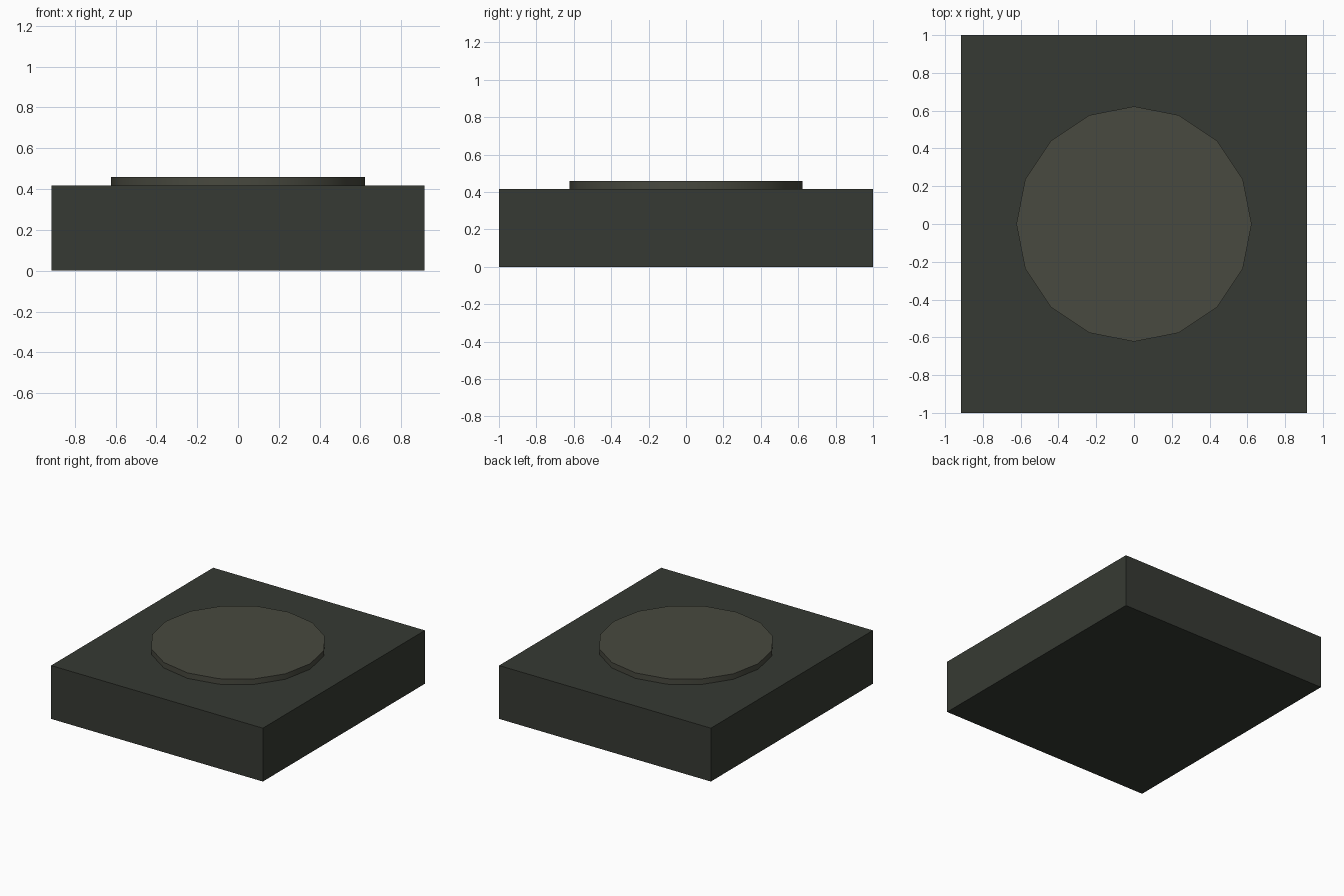
import bpy
import math

if "Cube" in bpy.data.objects:
    bpy.data.objects.remove(bpy.data.objects["Cube"])

BASE_TOP = 0.417
DISC_TOP = 0.46


def paint(obj, name, rgb):
    mat = bpy.data.materials.new(name)
    mat.diffuse_color = (*rgb, 1.0)
    mat.use_nodes = True
    mat.node_tree.nodes["Principled BSDF"].inputs["Base Color"].default_value = mat.diffuse_color
    obj.data.materials.append(mat)


# Rectangular base block
bpy.ops.mesh.primitive_cube_add(size=1, location=(0, 0, BASE_TOP / 2))
base = bpy.context.object
base.name = "base_block"
base.scale = (1.83, 2.0, BASE_TOP)
bpy.ops.object.transform_apply(location=False, rotation=False, scale=True)
paint(base, "dark_green_grey", (0.037, 0.042, 0.033))

# Low 16-sided disc resting on the base, with a corner on each axis
bpy.ops.mesh.primitive_cylinder_add(
    vertices=16, radius=0.623, depth=DISC_TOP - BASE_TOP,
    location=(0, 0, (BASE_TOP + DISC_TOP) / 2))
disc = bpy.context.object
disc.name = "raised_disc"
bpy.ops.object.shade_smooth_by_angle(angle=math.radians(40))
paint(disc, "olive_grey", (0.065, 0.067, 0.05))
